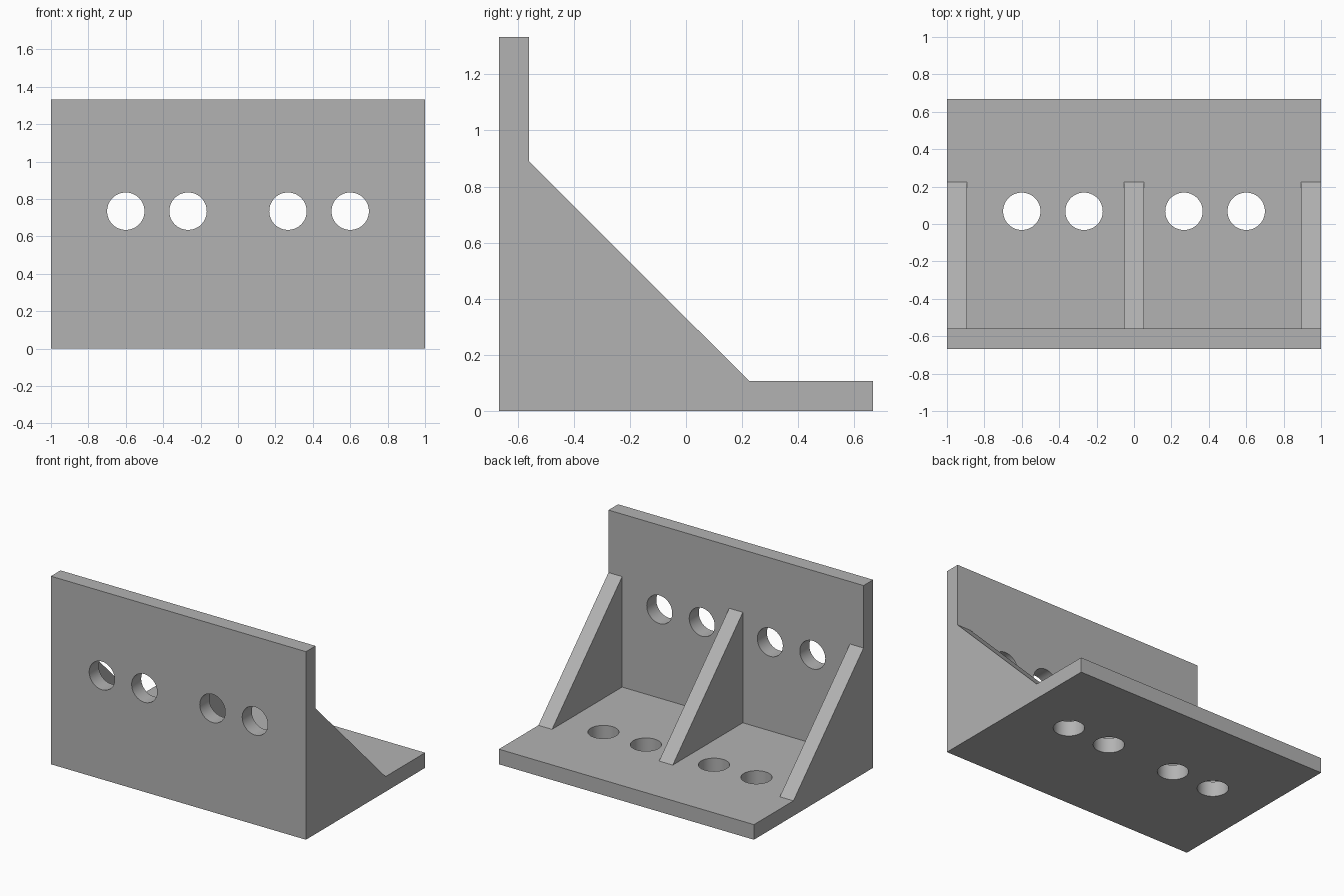
import bpy
import math

cube = bpy.data.objects.get("Cube")
if cube:
    bpy.data.objects.remove(cube, do_unlink=True)

HALF_X, HALF_Y, HEIGHT = 1.0, 0.667, 1.333
THICK = 0.107
RIB_TOP, RIB_END = 0.89, 0.225
HOLE_X, HOLE_R = (0.267, 0.6), 0.1

grey = bpy.data.materials.new("plain grey")
grey.use_nodes = True
colour = (0.45, 0.45, 0.45, 1)
grey.diffuse_color = colour
grey.node_tree.nodes["Principled BSDF"].inputs["Base Color"].default_value = colour


def extrude_profile(name, profile, x0, x1):
    """Prism along x from a (y, z) outline."""
    n = len(profile)
    verts = [(x, y, z) for x in (x0, x1) for y, z in profile]
    faces = [tuple(reversed(range(n))), tuple(range(n, 2 * n))]
    faces += [(i, (i + 1) % n, (i + 1) % n + n, i + n) for i in range(n)]
    mesh = bpy.data.meshes.new(name)
    mesh.from_pydata(verts, [], faces)
    mesh.materials.append(grey)
    obj = bpy.data.objects.new(name, mesh)
    bpy.context.collection.objects.link(obj)
    return obj


def combine(target, tool, operation):
    """Apply a boolean, then discard the tool."""
    mod = target.modifiers.new(operation.lower(), "BOOLEAN")
    mod.operation, mod.solver, mod.object = operation, "EXACT", tool
    bpy.ops.object.select_all(action="DESELECT")
    bpy.context.view_layer.objects.active = target
    target.select_set(True)
    bpy.ops.object.modifier_apply(modifier=mod.name)
    bpy.data.objects.remove(tool, do_unlink=True)


def drill(target, location, rotation):
    bpy.ops.mesh.primitive_cylinder_add(vertices=64, radius=HOLE_R, depth=4 * THICK,
                                        location=location, rotation=rotation)
    cutter = bpy.context.object
    cutter.name = "hole_cutter"
    cutter.hide_render = True
    cutter.data.materials.append(grey)
    combine(target, cutter, "DIFFERENCE")


# Base and upright plate as one L-shaped section
inner = -HALF_Y + THICK
bracket = extrude_profile("angle_bracket", [
    (-HALF_Y, 0), (HALF_Y, 0), (HALF_Y, THICK),
    (inner, THICK), (inner, HEIGHT), (-HALF_Y, HEIGHT)], -HALF_X, HALF_X)

# Three sloping ribs merged into the corner
rib_outline = [(inner, THICK), (RIB_END, THICK), (inner, RIB_TOP)]
for centre in (-HALF_X + THICK / 2, 0, HALF_X - THICK / 2):
    rib = extrude_profile("rib", rib_outline, centre - THICK / 2, centre + THICK / 2)
    combine(bracket, rib, "UNION")

# Matching bolt holes in both plates
for side in (-1, 1):
    for x in HOLE_X:
        drill(bracket, (side * x, 0.068, THICK / 2), (0, 0, 0))
        drill(bracket, (side * x, -HALF_Y + THICK / 2, 0.735), (math.pi / 2, 0, 0))

bpy.ops.object.select_all(action="DESELECT")
bpy.context.view_layer.objects.active = bracket
bracket.select_set(True)
bpy.ops.object.shade_smooth_by_angle(angle=math.radians(30))
